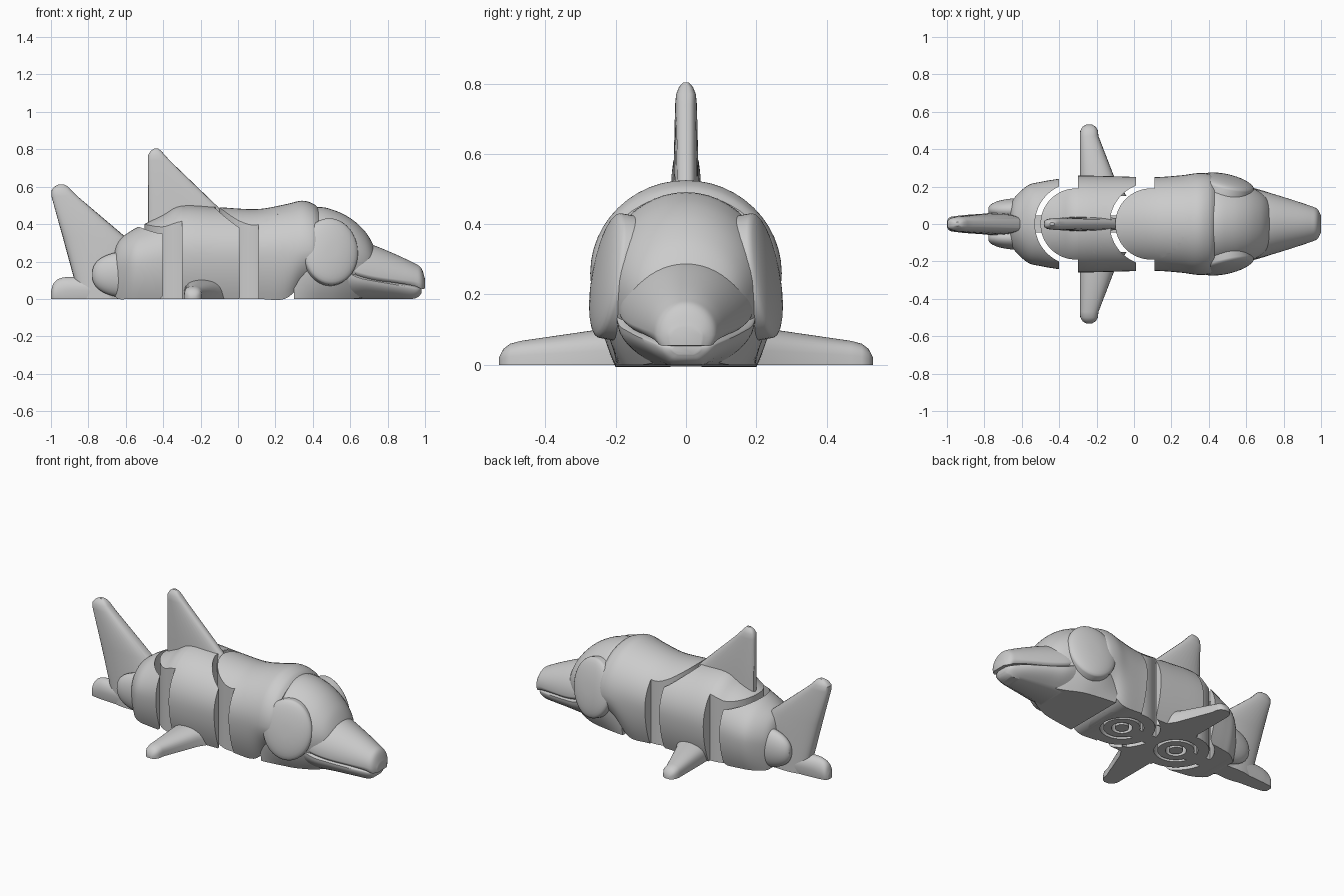
import bpy, bmesh
from math import sin, cos, pi, radians
from mathutils import Vector, Matrix

if "Cube" in bpy.data.objects:
    bpy.data.objects.remove(bpy.data.objects["Cube"])

grey = bpy.data.materials.new("plain_grey")
grey.use_nodes = True
grey.diffuse_color = (0.6, 0.6, 0.6, 1)
grey.node_tree.nodes["Principled BSDF"].inputs["Base Color"].default_value = (0.6, 0.6, 0.6, 1)


def finish(name, bm):
    bmesh.ops.recalc_face_normals(bm, faces=bm.faces[:])
    me = bpy.data.meshes.new(name)
    bm.to_mesh(me)
    bm.free()
    me.materials.append(grey)
    ob = bpy.data.objects.new(name, me)
    bpy.context.collection.objects.link(ob)
    return ob


def loft(name, rings, matrix=None, mirror=False):
    """Skin closed rings of points and cap both ends."""
    bm = bmesh.new()
    loops = [[bm.verts.new(p) for p in ring] for ring in rings]
    for a, b in zip(loops, loops[1:]):
        for i in range(len(a)):
            j = (i + 1) % len(a)
            bm.faces.new((a[i], a[j], b[j], b[i]))
    bm.faces.new(loops[0])
    bm.faces.new(loops[-1])
    if matrix:
        bm.transform(matrix)
    if mirror:
        bm.transform(Matrix.Scale(-1, 4, (0, 1, 0)))
    return finish(name, bm)


def smooth_path(stations, n=5):
    """Catmull-Rom interpolation of station values."""
    s = [Vector(v) for v in stations]
    out = []
    for i in range(len(s) - 1):
        a, b, c, d = s[max(i - 1, 0)], s[i], s[i + 1], s[min(i + 2, len(s) - 1)]
        for k in range(n):
            t = k / n
            out.append(0.5 * (2 * b + (c - a) * t + (2 * a - 5 * b + 4 * c - d) * t**2
                              + (3 * b - a - 3 * c + d) * t**3))
    return out + [s[-1]]


def section(st, n=24, m=8):
    """Cross-section: domed top, sides curving in to a flat base."""
    x, w, mid, top, bot, flat = st
    pts = [(x, w * cos(pi * i / n), mid + (top - mid) * sin(pi * i / n)) for i in range(n + 1)]
    low = [(w * (1 - (1 - flat) * (k / m) ** 2), mid + (bot - mid) * k / m) for k in range(1, m + 1)]
    pts += [(x, -y, z) for y, z in low]
    return pts + [(x, y, z) for y, z in reversed(low)]


def hull(name, stations):
    return loft(name, [section(s) for s in smooth_path(stations)])


def cylinder(x, r, z0=-0.2, z1=1.0):
    n = 64
    ob = loft("cutter", [[(x + r * cos(2 * pi * i / n), r * sin(2 * pi * i / n), z)
                          for i in range(n)] for z in (z0, z1)])
    ob.hide_render = True
    return ob


def box(name, x0, x1, y, z0, z1):
    return loft(name, [[(x, -y, z0), (x, y, z0), (x, y, z1), (x, -y, z1)] for x in (x0, x1)])


def cut(ob, cutter, operation):
    """Apply a boolean and throw the cutter away."""
    mod = ob.modifiers.new("cut", "BOOLEAN")
    mod.operation, mod.object, mod.solver = operation, cutter, "EXACT"
    dg = bpy.context.evaluated_depsgraph_get()
    me = bpy.data.meshes.new_from_object(ob.evaluated_get(dg))
    ob.modifiers.clear()
    ob.data = me
    bpy.data.objects.remove(cutter)


# Trunk shape: x, half width, middle, top, bottom, base ratio
TRUNK = [(-0.665, 0.09, 0.16, 0.24, 0.03, 0.8), (-0.64, 0.14, 0.17, 0.31, 0, 0.8),
         (-0.57, 0.205, 0.19, 0.365, 0, 0.8), (-0.5, 0.225, 0.2, 0.4, 0, 0.8),
         (-0.4, 0.242, 0.22, 0.45, 0, 0.8), (-0.3, 0.258, 0.24, 0.5, 0, 0.8),
         (-0.1, 0.255, 0.24, 0.49, 0, 0.8), (0.1, 0.25, 0.24, 0.48, 0, 0.8),
         (0.25, 0.26, 0.25, 0.505, 0, 0.77), (0.34, 0.272, 0.26, 0.525, 0.08, 0.7),
         (0.4, 0.268, 0.26, 0.51, 0.12, 0.7), (0.43, 0.25, 0.26, 0.485, 0.15, 0.7)]
FRONT_HINGE, REAR_HINGE = 0.09, -0.31


def segment(name, x0, x1, socket=None, hinge=None):
    ob = hull(name, TRUNK)
    cut(ob, box("cutter", x0, x1, 1, -1, 1), "INTERSECT")
    if socket is not None:
        cut(ob, cylinder(socket, 0.22), "DIFFERENCE")
    if hinge is not None:
        cut(ob, cylinder(hinge, 0.125, -0.2, 0.2), "DIFFERENCE")


def knuckle(name, x):
    """Round joint with concentric ring grooves underneath."""
    ob = hull(name, TRUNK)
    cut(ob, cylinder(x, 0.19), "INTERSECT")
    cut(ob, cylinder(x, 0.125, -0.2, 0.2), "DIFFERENCE")
    ring = cylinder(x, 0.105, 0, 0.21)
    ring.name, ring.hide_render = name + "_ring", False
    cut(ring, cylinder(x, 0.06, -0.2, 0.15), "DIFFERENCE")
    pin = cylinder(x, 0.04, 0, 0.16)
    pin.name, pin.hide_render = name + "_pin", False


segment("front_body", 0.11, 0.6, hinge=FRONT_HINGE)
segment("middle_body", -0.3, 0.01, FRONT_HINGE, REAR_HINGE)
segment("rear_body", -0.8, -0.4, REAR_HINGE)
knuckle("front_knuckle", FRONT_HINGE)
knuckle("rear_knuckle", REAR_HINGE)
for label, x in (("front", FRONT_HINGE), ("rear", REAR_HINGE)):
    box(label + "_joint_arm", x - 0.25, x - 0.08, 0.045, 0, 0.08)

# Head dome, upper beak and lower jaw
hull("head", [(0.3, 0.22, 0.22, 0.44, 0, 0.9), (0.42, 0.245, 0.22, 0.49, 0, 0.75),
              (0.52, 0.235, 0.22, 0.472, 0, 0.7), (0.61, 0.205, 0.22, 0.425, 0, 0.6),
              (0.68, 0.165, 0.21, 0.36, 0.01, 0.5), (0.72, 0.12, 0.2, 0.295, 0.03, 0.5),
              (0.735, 0.06, 0.2, 0.25, 0.06, 0.5)])
hull("upper_beak", [(0.58, 0.19, 0.17, 0.33, 0.13, 0.8), (0.64, 0.188, 0.145, 0.31, 0.12, 0.9),
                    (0.73, 0.165, 0.122, 0.285, 0.1, 0.9), (0.85, 0.128, 0.105, 0.235, 0.085, 0.9),
                    (0.94, 0.098, 0.095, 0.192, 0.07, 0.9), (0.98, 0.08, 0.085, 0.165, 0.055, 0.9),
                    (1.0, 0.045, 0.08, 0.105, 0.055, 0.9)])
hull("lower_jaw", [(0.55, 0.2, 0.16, 0.18, 0, 0.55), (0.64, 0.192, 0.115, 0.14, 0, 0.45),
                   (0.73, 0.165, 0.095, 0.11, 0, 0.42), (0.85, 0.126, 0.075, 0.09, 0, 0.45),
                   (0.93, 0.092, 0.06, 0.075, 0, 0.5), (0.965, 0.07, 0.05, 0.065, 0.012, 0.5),
                   (0.98, 0.04, 0.045, 0.06, 0.03, 0.5)])


# Domed side discs on the head
def disc_ring(y, s):
    return [(0.15 * s * cos(2 * pi * i / 48), y, 0.18 * s * sin(2 * pi * i / 48)) for i in range(48)]


disc = [disc_ring(-0.05, 1), disc_ring(0.022, 1)]
disc += [disc_ring(0.022 + 0.04 * sin(a * pi / 16), cos(a * pi / 16)) for a in range(1, 8)]
place = (Matrix.Translation((0.49, 0.195, 0.25)) @ Matrix.Rotation(radians(-13), 4, "Z")
         @ Matrix.Rotation(radians(10), 4, "X"))


def upright(z, x0, x1, t, n=32):
    """Rounded blade slice at height z."""
    r = (x1 - x0) / 2
    return [((x0 + x1) / 2 + r * cos(2 * pi * i / n),
             t * (abs(sin(2 * pi * i / n)) ** 0.6) * (1 if i < n / 2 else -1), z) for i in range(n)]


def flipper_slice(y, x0, x1, h, n=20):
    """Half-round slice resting on the ground."""
    return [((x0 + x1) / 2 + (x1 - x0) / 2 * cos(pi * i / n), y, h * sin(pi * i / n) ** 0.5)
            for i in range(n + 1)]


flipper = [(0.15, -0.29, -0.04, 0.11), (0.25, -0.29, -0.105, 0.1), (0.47, -0.29, -0.19, 0.068),
           (0.5, -0.287, -0.193, 0.06), (0.52, -0.275, -0.205, 0.045), (0.532, -0.255, -0.225, 0.02)]
for side, flip in (("left", False), ("right", True)):
    loft(side + "_head_disc", disc, place, flip)
    loft(side + "_flipper", [flipper_slice(*s) for s in flipper], None, flip)
    # Rounded lumps beside the tail root
    lump = [(-0.58 - 0.2 * sin(a * pi / 20), cos(a * pi / 20) ** 0.8) for a in range(10)]
    loft(side + "_tail_lump", [[(x, 0.075 + 0.065 * s * cos(2 * pi * i / 32),
                                 0.13 + 0.125 * s * sin(2 * pi * i / 32)) for i in range(32)]
                               for x, s in lump], None, flip)

# Dorsal fin
loft("dorsal_fin", [upright(*s) for s in (
    (0.38, -0.482, -0.02, 0.038), (0.49, -0.482, -0.105, 0.037), (0.74, -0.482, -0.365, 0.031),
    (0.77, -0.48, -0.392, 0.028), (0.79, -0.468, -0.41, 0.02), (0.803, -0.45, -0.425, 0.008))])

# Tail blade and ground lobe
loft("tail_fin", [upright(*s) for s in (
    (0.0, -0.85, -0.6, 0.06), (0.12, -0.88, -0.58, 0.06), (0.33, -0.937, -0.6, 0.055),
    (0.55, -0.998, -0.86, 0.04), (0.58, -0.998, -0.89, 0.036), (0.6, -0.982, -0.908, 0.026),
    (0.612, -0.958, -0.93, 0.01))])
hull("tail_lobe", [(-1.0, 0.018, 0.015, 0.04, 0, 0.9), (-0.985, 0.036, 0.03, 0.085, 0, 0.9),
                   (-0.95, 0.043, 0.04, 0.11, 0, 0.9), (-0.88, 0.05, 0.05, 0.118, 0, 0.9),
                   (-0.63, 0.065, 0.05, 0.12, 0, 0.9)])

# Smooth shading with sharp cut edges
for ob in bpy.context.view_layer.objects:
    ob.select_set(ob.type == "MESH")
    if ob.type == "MESH":
        bpy.context.view_layer.objects.active = ob
bpy.ops.object.shade_smooth_by_angle(angle=radians(32))
